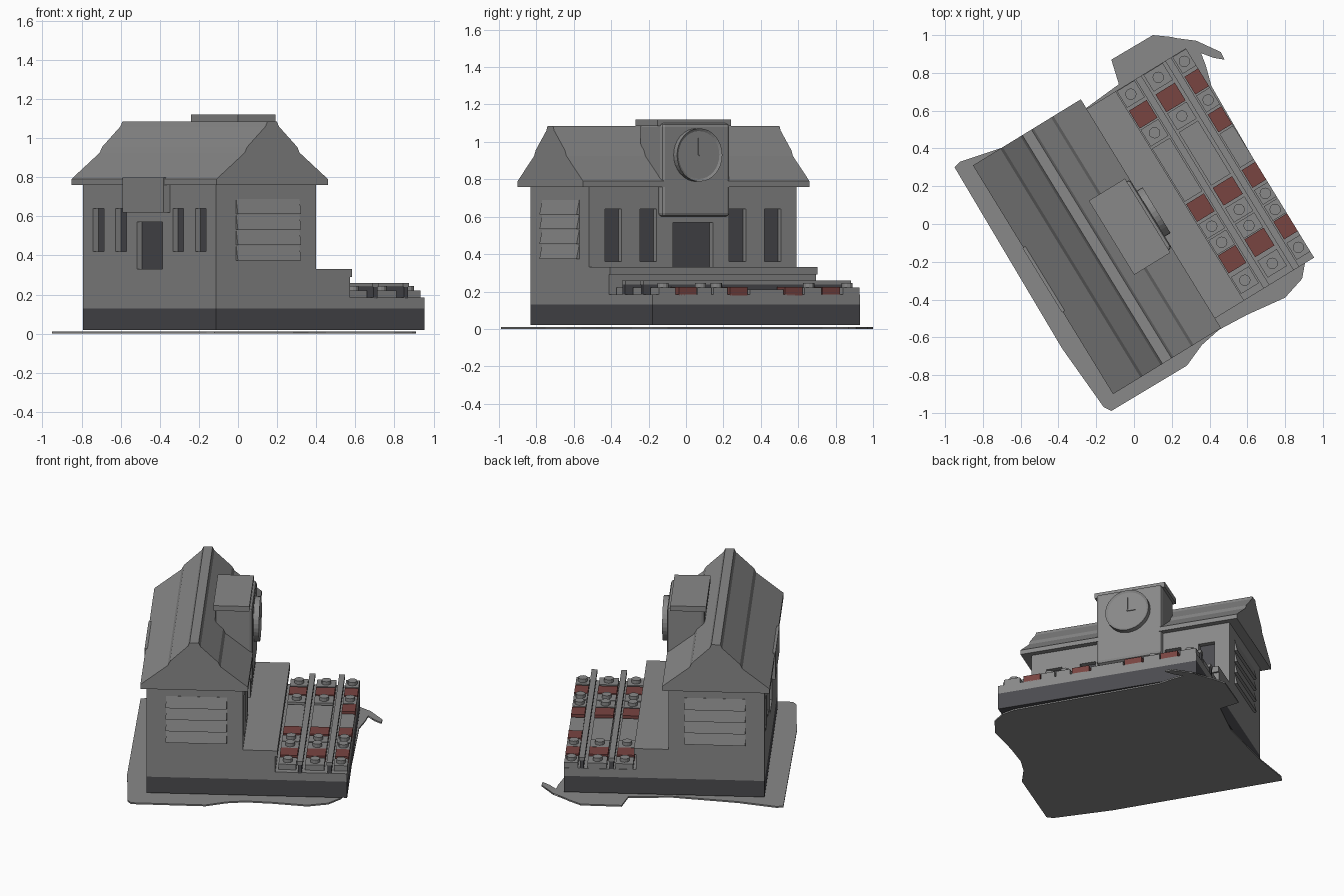
import bpy, bmesh, math
from mathutils import Matrix, Vector

if "Cube" in bpy.data.objects:
    bpy.data.objects.remove(bpy.data.objects["Cube"])

TURN = math.radians(31.5)   # whole station is turned; local x points to the track, y runs along the ridge


def material(name, rgb):
    m = bpy.data.materials.new(name)
    m.diffuse_color = (*rgb, 1)
    m.use_nodes = True
    m.node_tree.nodes["Principled BSDF"].inputs["Base Color"].default_value = m.diffuse_color
    return m


GREY = material("stone grey", (0.25, 0.25, 0.25))
DARK = material("dark grey", (0.07, 0.07, 0.078))
RED = material("brown red", (0.19, 0.058, 0.053))


def finish(name, bm, mat, turned=True):
    bmesh.ops.recalc_face_normals(bm, faces=bm.faces)
    me = bpy.data.meshes.new(name)
    bm.to_mesh(me)
    bm.free()
    me.materials.append(mat)
    ob = bpy.data.objects.new(name, me)
    bpy.context.collection.objects.link(ob)
    if turned:
        ob.rotation_euler.z = TURN
    return ob


def add_box(bm, x, y, z):
    c = Vector(((x[0] + x[1]) / 2, (y[0] + y[1]) / 2, (z[0] + z[1]) / 2))
    s = Matrix.Diagonal((x[1] - x[0], y[1] - y[0], z[1] - z[0], 1))
    bmesh.ops.create_cube(bm, size=1, matrix=Matrix.Translation(c) @ s)


def boxes(name, mat, items):
    bm = bmesh.new()
    for b in items:
        add_box(bm, *b)
    return finish(name, bm, mat)


def add_prism(bm, pts, offset):
    """Extrude a closed loop of 3D points by an offset vector."""
    face = bm.faces.new([bm.verts.new(p) for p in pts])
    ext = bmesh.ops.extrude_face_region(bm, geom=[face])["geom"]
    bmesh.ops.translate(bm, vec=offset, verts=[g for g in ext if isinstance(g, bmesh.types.BMVert)])


def bevel(ob, width, segments=1):
    mod = ob.modifiers.new("bevel", "BEVEL")
    mod.width, mod.segments = width, segments


# thin irregular ground sheet
outline = [(-.95, .30), (-.92, .33), (-.80, .37), (-.68, .41), (-.30, .58), (-.08, .74), (-.12, .87),
           (.10, 1.0), (.20, .99), (.30, .96), (.36, .92), (.42, .88), (.48, .87), (.45, .90), (.42, .92),
           (.36, .93), (.38, .84), (.41, .73), (.89, -.10), (.91, -.18), (.89, -.29), (.80, -.39),
           (.60, -.48), (.45, -.56), (.36, -.64), (.28, -.75), (-.12, -.99), (-.16, -.97), (-.38, -.66)]
outline[12:16] = [(.48, .87), (.46, .91), (.38, .94), (.33, .97)]
bm = bmesh.new()
add_prism(bm, [(x, y, 0) for x, y in outline], (0, 0, 0.01))
finish("ground_sheet", bm, GREY, turned=False)

# base slabs and platform
boxes("lower_base", DARK, [((-.53, .72), (-.65, .65), (.02, .13))])
boxes("upper_base", GREY, [((-.53, .72), (-.65, .65), (.13, .185))])
boxes("platform", GREY, [((.0, .272), (-.65, .65), (.185, .29)), ((.0, .285), (-.65, .65), (.29, .33))])

# building walls with recessed openings
X0, X1, DEPTH = -.53, .07, .035
walls = boxes("walls", GREY, [((X0, X1), (-.65, .65), (.185, .79))])
openings = [((-.125, .125), (.33, .57))]
for c in (.28, .50):
    for s in (-1, 1):
        openings.append(((s * c - .052, s * c + .052), (.36, .64)))
cuts, panes = [], []
for y, z in openings:
    z_back = z if z[0] < .35 else (.42, .64)
    cuts += [((X1 - DEPTH, X1 + .1), y, z), ((X0 - .1, X0 + DEPTH), y, z_back)]
    panes += [((X1 - DEPTH - .002, X1 - DEPTH + .004), y, z),
              ((X0 + DEPTH - .004, X0 + DEPTH + .002), y, z_back)]
cutter = boxes("opening_cutter", GREY, cuts)
cutter.hide_render = True
cutter.hide_viewport = True
mod = walls.modifiers.new("openings", "BOOLEAN")
mod.operation, mod.object, mod.solver = "DIFFERENCE", cutter, "EXACT"
boxes("doors_and_windows", DARK, panes)

# tapered siding planks on both end walls
bm = bmesh.new()
for s in (-1, 1):
    for i in range(4):
        z = .375 + i * .079
        add_prism(bm, [(-.41, s * .64, z), (-.41, s * .668, z), (-.41, s * .651, z + .076),
                       (-.41, s * .64, z + .076)], (.38, 0, 0))
finish("siding_planks", bm, GREY)

# layered gable roof
half = [(.335, .76), (.335, .79), (.165, .925), (.15, .955), (.04, 1.06), (.028, 1.085)]
profile = half + [(-d, z) for d, z in reversed(half)]
bm = bmesh.new()
add_prism(bm, [(-.23 + d, -.71, z) for d, z in profile], (0, 1.42, 0))
finish("roof", bm, GREY)

# wall strip that breaks the rear eave above the rear door
boxes("rear_eave_panel", GREY, [((-.57, -.40), (-.2, .2), (.62, .80))])

# clock gable: wall panel, cap and dial
panel = boxes("clock_gable", GREY, [((-.13, .105), (-.215, .215), (.60, 1.10))])
bevel(panel, .02, 2)
boxes("clock_gable_cap", GREY, [((-.14, .085), (-.23, .23), (1.085, 1.12))])


def cylinder(bm, r, depth, segs, mat):
    bmesh.ops.create_cone(bm, cap_ends=True, segments=segs, radius1=r, radius2=r, depth=depth, matrix=mat)


bm = bmesh.new()
side = Matrix.Rotation(math.pi / 2, 4, "Y")
cylinder(bm, .142, .06, 32, Matrix.Translation((.11, 0, .93)) @ side)
front = max(bm.faces, key=lambda f: f.calc_center_median().x)
bmesh.ops.inset_region(bm, faces=[front], thickness=.014, depth=-.008)
finish("clock_dial", bm, GREY)
boxes("clock_hands", GREY, [((.13, .138), (-.005, .005), (.93, 1.02)), ((.13, .138), (0, .055), (.925, .935))])

# rails with dark webs
RAILS = (.425, .61)
boxes("rail_webs", DARK, [((r - .012, r + .012), (-.65, .65), (.18, .238)) for r in RAILS])
boxes("rail_heads", GREY, [((r - .018, r + .018), (-.65, .65), (.238, .26)) for r in RAILS])

# red sleepers, grey tiles and studs in three columns
columns = [(.29, .40), (.455, .575), (.635, .72)]
red, grey, studs = [], [], []
for k, col in enumerate(columns):
    for y in (.47, -.11, -.43) + ((.235,) if k == 2 else ()):
        red.append((col, (y - .055, y + .055), (.18, .225)))
    for y in (.595, .355, -.225, -.325, -.56):
        w = .045 if y in (-.225, -.325) else .052
        grey.append((col, (y - w, y + w), (.18, .222)))
        studs.append(((col[0] + col[1]) / 2, y))
    # plain middle stretch
    grey.append((col, (-.04, .17 if k == 2 else .29), (.18, .212)))
boxes("red_sleepers", RED, red)
boxes("ballast_tiles", GREY, grey)
bm = bmesh.new()
for x, y in studs:
    cylinder(bm, .03, .03, 12, Matrix.Translation((x, y, .23)))
finish("ballast_studs", bm, GREY)
